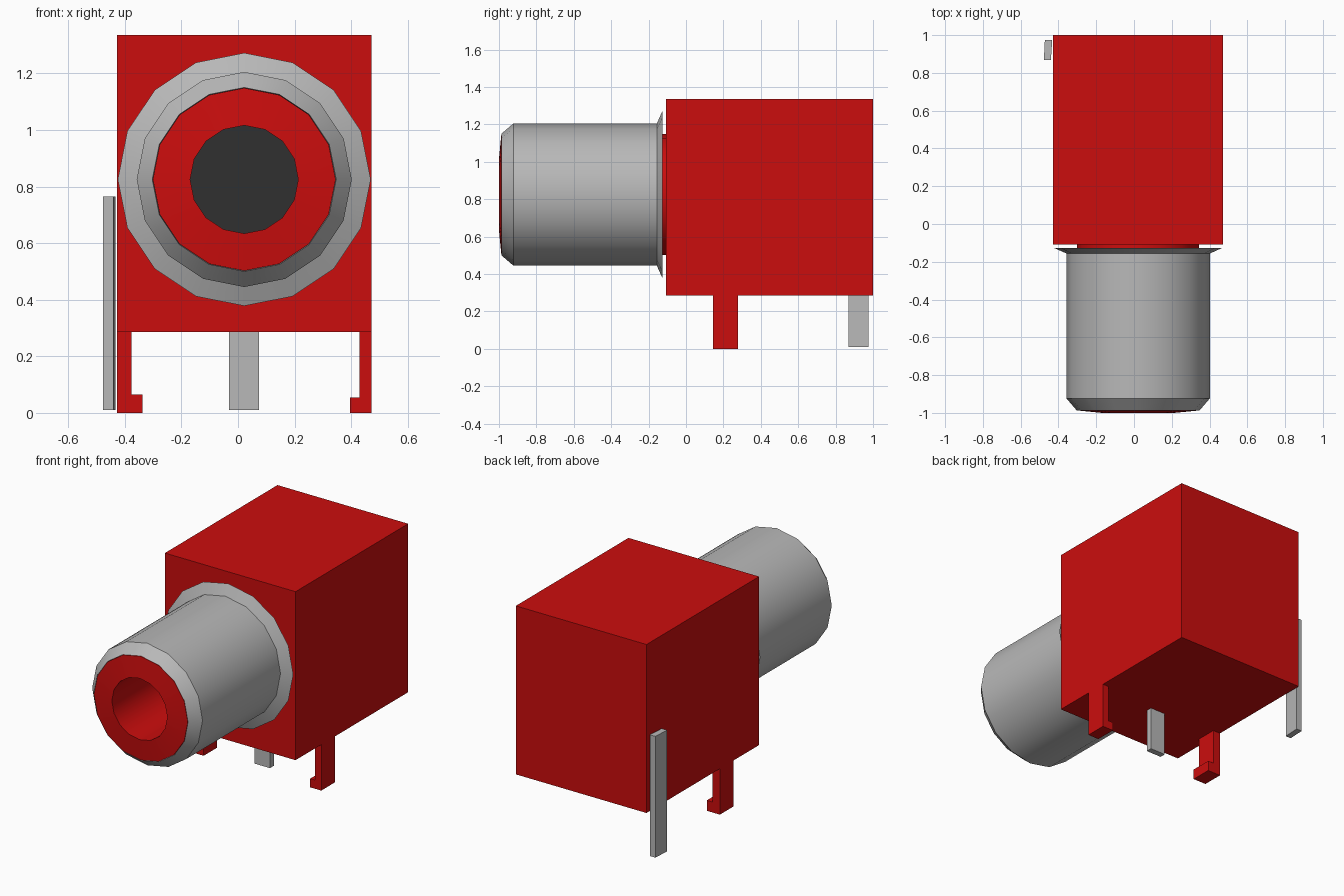
import bpy
import bmesh
import math

cube = bpy.data.objects.get("Cube")
if cube:
    bpy.data.objects.remove(cube, do_unlink=True)


def material(name, rgb):
    m = bpy.data.materials.new(name)
    m.use_nodes = True
    m.diffuse_color = (*rgb, 1)
    m.node_tree.nodes["Principled BSDF"].inputs["Base Color"].default_value = (*rgb, 1)
    return m


RED = material("red plastic", (0.6, 0.004, 0.004))
GREY = material("grey metal", (0.48, 0.48, 0.48))
DARK = material("dark grey", (0.029, 0.029, 0.029))

CX, CZ = 0.022, 0.825   # axis of the barrel
SIDES = 16


def finish(name, bm, mat, smooth=False):
    bmesh.ops.recalc_face_normals(bm, faces=bm.faces)
    mesh = bpy.data.meshes.new(name)
    bm.to_mesh(mesh)
    bm.free()
    mesh.materials.append(mat)
    obj = bpy.data.objects.new(name, mesh)
    bpy.context.collection.objects.link(obj)
    if smooth:
        bpy.ops.object.select_all(action='DESELECT')
        obj.select_set(True)
        bpy.context.view_layer.objects.active = obj
        bpy.ops.object.shade_smooth_by_angle(angle=math.radians(30))
    return obj


def prism(name, points, offset, mat):
    """Extrude a closed outline along an offset vector."""
    bm = bmesh.new()
    face = bm.faces.new([bm.verts.new(p) for p in points])
    new = bmesh.ops.extrude_face_region(bm, geom=[face])["geom"]
    bmesh.ops.translate(bm, vec=offset,
                        verts=[v for v in new if isinstance(v, bmesh.types.BMVert)])
    return finish(name, bm, mat)


def box(name, x0, x1, y0, y1, z0, z1, mat):
    return prism(name, [(x0, y0, z0), (x1, y0, z0), (x1, y0, z1), (x0, y0, z1)],
                 (0, y1 - y0, 0), mat)


def lathe(name, profile, mat):
    """Turn a closed (radius, y) profile around the barrel axis."""
    bm = bmesh.new()
    rings = []
    for r, y in profile:
        angles = [2 * math.pi * i / SIDES for i in range(SIDES)]
        rings.append([bm.verts.new((CX + r * math.cos(a), y, CZ + r * math.sin(a)))
                      for a in angles])
    for k, a in enumerate(rings):
        b = rings[(k + 1) % len(rings)]
        for i in range(SIDES):
            j = (i + 1) % SIDES
            bm.faces.new((a[i], a[j], b[j], b[i]))
    return finish(name, bm, mat, smooth=True)


# Housing
box("housing", -0.428, 0.472, -0.108, 1.0, 0.286, 1.335, RED)

# Metal sleeve with flared rim and chamfered nose
lathe("barrel_sleeve", [(0.322, -0.126), (0.447, -0.126), (0.38, -0.156),
                        (0.38, -0.923), (0.325, -0.987), (0.322, -0.97)], GREY)

# Plastic lining with the socket bore
lathe("socket_lining", [(0.323, -0.108), (0.323, -0.987), (0.191, -1.0), (0.191, -0.108)], RED)

# Dark bottom of the bore
bm = bmesh.new()
bm.faces.new([bm.verts.new((CX + 0.191 * math.cos(2 * math.pi * i / SIDES), -0.112,
                            CZ + 0.191 * math.sin(2 * math.pi * i / SIDES)))
              for i in range(SIDES)])
disc = finish("bore_bottom", bm, DARK)
if disc.data.polygons[0].normal.y > 0:
    disc.data.flip_normals()

# Hooked mounting legs: outer x, inner x, toe x, toe height
for name, xo, xi, xt, h in (("right_leg", -0.428, -0.377, -0.338, 0.065),
                            ("left_leg", 0.472, 0.429, 0.396, 0.054)):
    outline = [(xo, 0), (xt, 0), (xt, h), (xi, h), (xi, 0.286), (xo, 0.286)]
    prism(name, [(x, 0.145, z) for x, z in outline], (0, 0.133, 0), RED)

# Contact pins
box("center_pin", -0.031, 0.075, 0.207, 0.245, 0.01, 0.286, GREY)
prism("side_pin", [(-0.477, 0.868, 0.01), (-0.440, 0.868, 0.01),
                   (-0.433, 0.975, 0.01), (-0.472, 0.975, 0.01)], (0, 0, 0.755), GREY)
